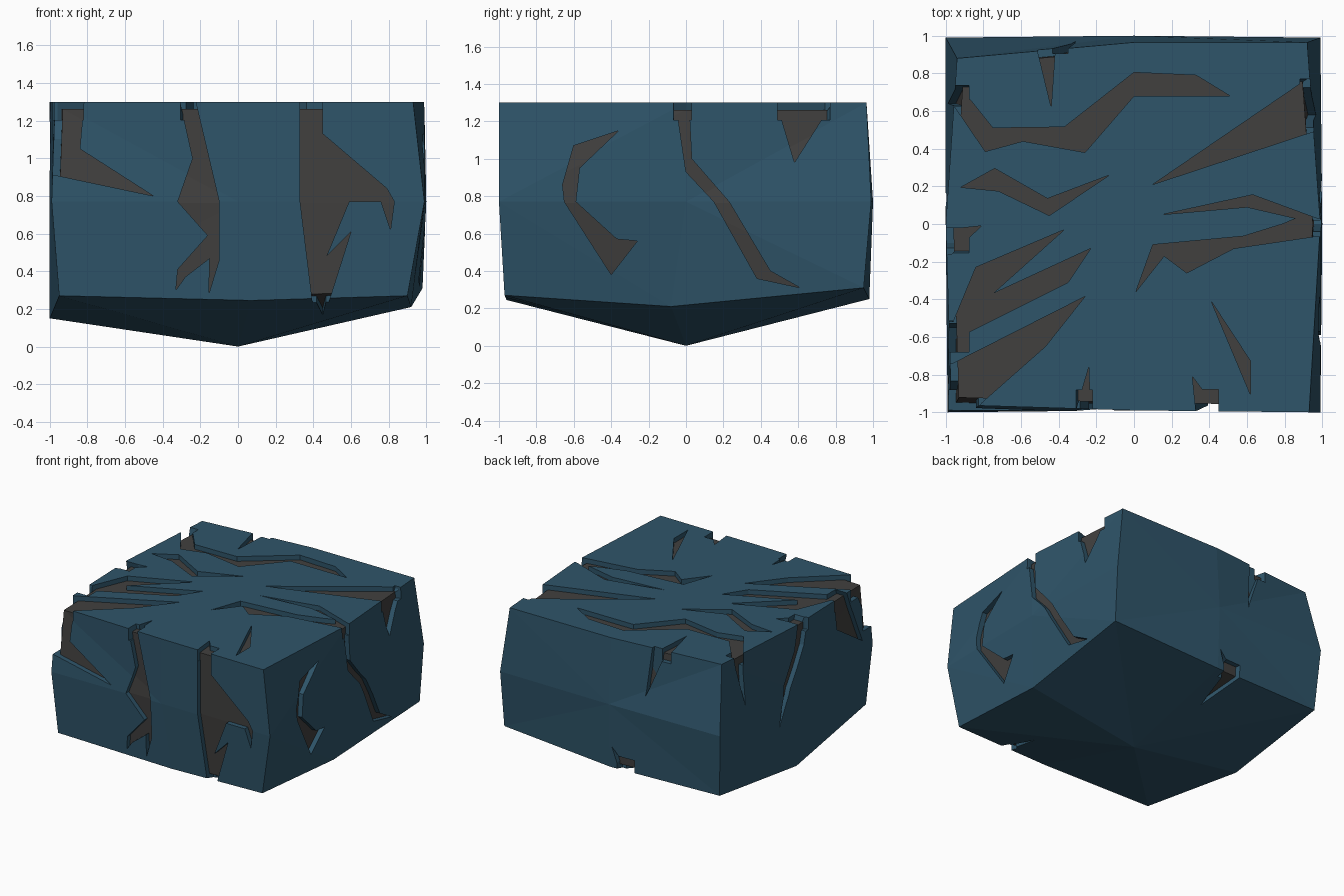
import bpy, bmesh

if "Cube" in bpy.data.objects:
    bpy.data.objects.remove(bpy.data.objects["Cube"])


def material(name, rgb):
    m = bpy.data.materials.new(name)
    m.diffuse_color = (*rgb, 1)
    m.use_nodes = True
    m.node_tree.nodes["Principled BSDF"].inputs["Base Color"].default_value = m.diffuse_color
    return m


MATS = [material("slate_blue", (0.028, 0.09, 0.143)), material("crack_grey", (0.053, 0.051, 0.049))]

# Three eight-sided rings (counter-clockwise from front left) and a bottom apex
TOP = [(-.97, -.96, 1.3), (0, -.99, 1.3), (.93, -1, 1.3), (.99, 0, 1.3),
       (.92, .965, 1.3), (0, .965, 1.3), (-.94, .88, 1.3), (-1, 0, 1.3)]
MID = [(-.99, -1, .77), (0, -.99, .77), (.99, -1, .77), (1, 0, .77),
       (.99, .99, .77), (0, 1, .77), (-1, .99, .77), (-1, 0, .77)]
LOW = [(-.95, -.97, .27), (.07, -.96, .245), (.9, -.97, .27), (.92, -.08, .21),
       (.98, .95, .31), (0, .98, .25), (-.97, .95, .26), (-1, 0, .15)]


def new_object(name, bm):
    bmesh.ops.recalc_face_normals(bm, faces=bm.faces)
    if bm.calc_volume(signed=True) < 0:
        bmesh.ops.reverse_faces(bm, faces=bm.faces)
    me = bpy.data.meshes.new(name)
    bm.to_mesh(me)
    bm.free()
    for m in MATS:
        me.materials.append(m)
    ob = bpy.data.objects.new(name, me)
    bpy.context.collection.objects.link(ob)
    return ob


def hull(name, scale, mat):
    bm = bmesh.new()
    centre = (0, 0, .65)

    def vert(p):
        return bm.verts.new([c + (q - c) * s for c, q, s in zip(centre, p, scale)])
    rings = [[vert(p) for p in r] for r in (TOP, MID, LOW)]
    apex = vert((0, 0, 0))
    bm.faces.new(rings[0])
    for i in range(8):
        j = (i + 1) % 8
        for a, b in zip(rings, rings[1:]):
            bm.faces.new((a[i], b[i], b[j], a[j]))
        bm.faces.new((rings[2][i], apex, rings[2][j]))
    bmesh.ops.triangulate(bm, faces=bm.faces)
    for f in bm.faces:
        f.material_index = mat
    return new_object(name, bm)


def volume(me):
    bm = bmesh.new()
    bm.from_mesh(me)
    v = bm.calc_volume(signed=True)
    bm.free()
    return v


def combine(target, other, operation):
    """Boolean that tries each solver until the volume changes plausibly."""
    bpy.context.view_layer.objects.active = target
    before = target.data.copy()
    for solver in ('MANIFOLD', 'EXACT', 'FLOAT'):
        bpy.context.view_layer.update()
        mod = target.modifiers.new("bool", 'BOOLEAN')
        mod.operation, mod.solver, mod.object = operation, solver, other
        bpy.ops.object.modifier_apply(modifier=mod.name)
        change = abs(volume(target.data) - volume(before))
        if 1e-6 < change < .2:
            break
        target.data = before.copy()
    bpy.data.objects.remove(other)


# Which 3D point a flat outline point (a, b) gives at depth d on each side
SIDES = {
    "top": (lambda a, b, d: (a, b, d), 1.2, 1.5),
    "under": (lambda a, b, d: (a, b, d), -.2, .34),
    "front": (lambda a, b, d: (a, d, b), -1.2, -.89),
    "back": (lambda a, b, d: (a, d, b), .89, 1.2),
    "left": (lambda a, b, d: (d, a, b), -1.2, -.89),
    "right": (lambda a, b, d: (d, a, b), .87, 1.2),
}
count = 0


def crack(side, *pts):
    global count
    count += 1
    place, d0, d1 = SIDES[side]
    shift = count * .0007  # keeps the hidden cutter ends from being coplanar
    bm = bmesh.new()
    a, b = [[bm.verts.new(place(*p, d + shift)) for p in pts] for d in (d0, d1)]
    caps = [bm.faces.new(a), bm.faces.new(b)]
    for i in range(len(pts)):
        j = (i + 1) % len(pts)
        bm.faces.new((a[i], a[j], b[j], b[i]))
    bmesh.ops.triangulate(bm, faces=caps)
    combine(rock, new_object("cutter", bm), 'DIFFERENCE')


rock = hull("cracked_rock", (1, 1, 1), 0)

# Cracks on the top
crack("top", (-1.1, .8), (-.95, .69), (-.87, .66), (-.75, .51), (-.37, .515), (0, .805), (.33, .79),
      (.51, .68), (0, .68), (-.26, .38), (-.59, .44), (-.79, .385), (-.95, .62), (-1.1, .68))
crack("top", (-.92, .195), (-.74, .295), (-.46, .135), (-.13, .26), (-.45, .045), (-.72, .175))
crack("top", (-1.1, -.04), (-.81, -.01), (-.97, -.16), (-1.1, -.18))
crack("top", (-.37, -.03), (-.84, -.23), (-.96, -.52), (-1.1, -.5), (-1.1, -.64), (-.97, -.62),
      (-.35, -.31), (-.23, -.13), (-.75, -.37))
crack("top", (-.26, -.385), (-.96, -.74), (-1.1, -.74), (-1.1, -1.1), (-.92, -1.1), (-.81, -.95), (-.47, -.65))
crack("top", (-.24, -.76), (-.34, -1.1), (-.23, -1.1))
crack("top", (.31, -.81), (.34, -1.1), (.45, -1.1), (.43, -.97))
crack("top", (.41, -.41), (.62, -.73), (.62, -.91))
crack("top", (.15, .05), (.63, .155), (.97, .03), (1.1, .02), (1.1, -.07), (.97, -.065), (.53, -.13),
      (.28, -.26), (.16, -.17), (.01, -.36), (.1, -.11), (.58, -.065), (.79, 0), (.86, .03), (.6, .09))
crack("top", (.1, .21), (.92, .77), (1.1, .77), (1.1, .5), (.95, .49))
crack("top", (-.44, .62), (-.42, .91), (-.35, 1.1), (-.51, 1.1), (-.51, .91))

# Cracks on the front
crack("front", (-1.1, 1.4), (-.81, 1.4), (-.84, 1.05), (-.45, .8), (-.97, .91), (-1.1, .93))
crack("front", (-.33, 1.4), (-.23, 1.4), (-.22, 1.28), (-.1, .77), (-.1, .46), (-.155, .28), (-.15, .47),
      (-.28, .37), (-.33, .3), (-.32, .41), (-.16, .59), (-.32, .77), (-.24, 1))
crack("front", (.33, 1.4), (.45, 1.4), (.45, 1.13), (.79, .84), (.83, .77), (.81, .62), (.76, .77),
      (.59, .77), (.47, .48), (.6, .61), (.47, .2), (.44, .1), (.4, .2), (.33, .77))

# Cracks on the right
crack("right", (-.36, 1.15), (-.6, 1.07), (-.66, .86), (-.65, .77), (-.4, .38), (-.26, .56), (-.37, .57),
      (-.59, .77), (-.57, .95))
crack("right", (-.07, 1.4), (.01, 1.4), (.03, 1), (.23, .77), (.45, .4), (.61, .31), (.38, .36),
      (.15, .77), (0, .93))
crack("right", (.49, 1.4), (.77, 1.4), (.77, 1.28), (.58, .98), (.49, 1.28))

# Cracks on the left
crack("left", (-.18, 1.4), (-.04, 1.4), (.02, 1.1), (.15, .85), (.21, .54), (.08, .8), (-.1, 1.1))
crack("left", (.62, 1.4), (.76, 1.4), (.64, .88))
crack("left", (-.5, 1.4), (-.64, 1.4), (-.87, .84), (-.55, 1.05))
crack("left", (-.74, 1.4), (-1.1, 1.4), (-1.1, .9), (-.93, 1))

# Cracks on the back and underside
crack("back", (-.51, 1.4), (-.36, 1.4), (-.31, .9))
crack("back", (.17, .63), (.03, .57), (-.06, .3), (-.06, .2), (-.22, .2))
crack("under", (-.06, 1.1), (-.24, 1.1), (-.15, .6))
crack("under", (.39, -1.1), (.48, -1.1), (.45, -.62))

# Grey core that forms the floors of the cracks
combine(rock, hull("core", (.96, .96, .94), 1), 'UNION')
